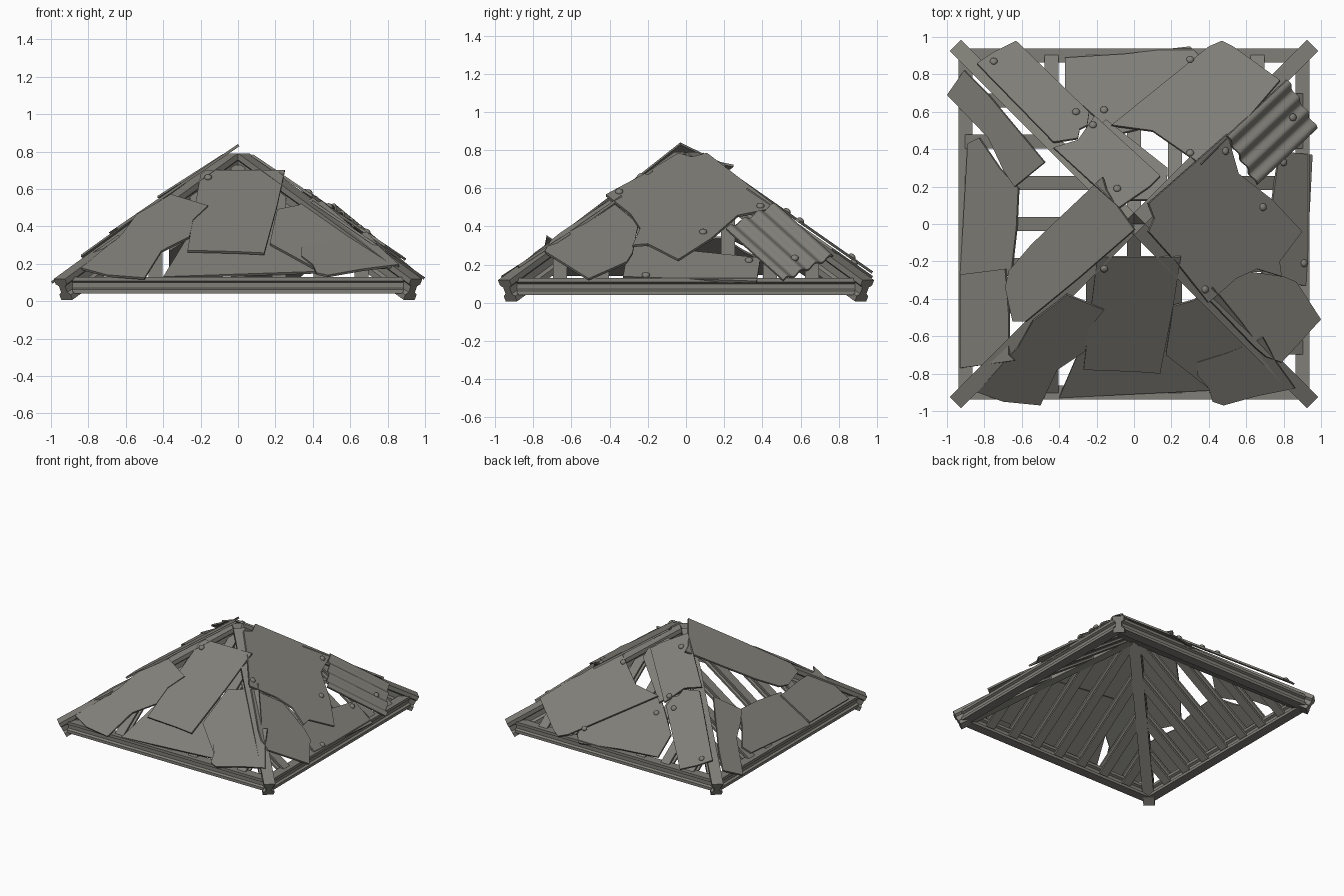
import bpy, bmesh, math
from mathutils import Vector, Matrix

if "Cube" in bpy.data.objects:
    bpy.data.objects.remove(bpy.data.objects["Cube"])

mat = bpy.data.materials.new("weathered grey metal")
mat.diffuse_color = (0.215, 0.21, 0.185, 1)
mat.use_nodes = True
mat.node_tree.nodes["Principled BSDF"].inputs["Base Color"].default_value = mat.diffuse_color
Z = Vector((0, 0, 1))


def finish(name, bm, smooth=False):
    bmesh.ops.recalc_face_normals(bm, faces=bm.faces)
    me = bpy.data.meshes.new(name)
    bm.to_mesh(me)
    bm.free()
    me.materials.append(mat)
    for p in me.polygons:
        p.use_smooth = smooth
    ob = bpy.data.objects.new(name, me)
    bpy.context.collection.objects.link(ob)
    return ob


# Girder: I-shaped section with flanges, swept between two points
def girder(name, p0, p1, w, h, flange=0.25, web=0.55):
    p0, p1 = Vector(p0), Vector(p1)
    d = (p1 - p0).normalized()
    side = d.cross(Z).normalized()
    up = side.cross(d)
    a, b, f, k = w / 2, h / 2, h * flange, w / 2 * web
    prof = [(-a, -b), (a, -b), (a, -b + f), (k, -b + f * 1.4), (k, b - f * 1.4), (a, b - f),
            (a, b), (-a, b), (-a, b - f), (-k, b - f * 1.4), (-k, -b + f * 1.4), (-a, -b + f)]
    bm = bmesh.new()
    rings = [[bm.verts.new(p + side * x + up * y) for x, y in prof] for p in (p0, p1)]
    n = len(prof)
    for i in range(n):
        j = (i + 1) % n
        bm.faces.new((rings[0][i], rings[0][j], rings[1][j], rings[1][i]))
    for r in rings:
        bm.faces.new(r)
    return finish(name, bm)


# Distance from the centre toward a given side, and that side's outward direction
OUT = {"front": (0, -1), "back": (0, 1), "left": (-1, 0), "right": (1, 0)}


def height(side, x, y, a, b):
    ox, oy = OUT[side]
    return a - b * (x * ox + y * oy)


def normal(side, b):
    ox, oy = OUT[side]
    return Vector((ox * b, oy * b, 1)).normalized()


# Sheet: outline seen from above, laid on a sloping plane and thickened
def sheet(name, side, pts, a, b=0.7, t=0.014):
    bm = bmesh.new()
    n = normal(side, b)
    tops = [Vector((x, y, height(side, x, y, a, b))) for x, y in pts]
    up = [bm.verts.new(p) for p in tops]
    lo = [bm.verts.new(p - n * t) for p in tops]
    bm.faces.new(up)
    bm.faces.new(lo[::-1])
    for i in range(len(up)):
        j = (i + 1) % len(up)
        bm.faces.new((up[i], up[j], lo[j], lo[i]))
    finish(name, bm)


def bolt(side, x, y, a, b=0.7):
    bm = bmesh.new()
    m = Z.rotation_difference(normal(side, b)).to_matrix().to_4x4()
    loc = Matrix.Translation((x, y, height(side, x, y, a, b)))
    bmesh.ops.create_uvsphere(bm, u_segments=12, v_segments=8, radius=0.021,
                              matrix=loc @ m @ Matrix.Diagonal((1, 1, 0.7, 1)))
    finish("bolt_head", bm, True)


# Base rails, one per side
for name, (ox, oy) in OUT.items():
    c = Vector((ox, oy, 0)) * 0.9 + Z * 0.085
    v = Vector((-oy, ox, 0)) * 0.885
    girder(name + "_base_rail", c - v, c + v, 0.075, 0.09)

# Hip beams from corners to the peak
for sx in (-1, 1):
    for sy in (-1, 1):
        girder("hip_beam", (sx * 0.935, sy * 0.935, 0.063), (sx * 0.01, sy * 0.01, 0.735),
               0.085, 0.125)

# Rafters running up each slope until they meet the hips
for name, (ox, oy) in OUT.items():
    o, v = Vector((ox, oy, 0)), Vector((-oy, ox, 0))
    for i in range(-3, 4):
        s = i * 0.22
        top = max(abs(s) - 0.02, 0.03)
        girder(name + "_rafter", o * 0.91 + v * s + Z * (0.725 - 0.7 * 0.91),
               o * top + v * s + Z * (0.725 - 0.7 * top), 0.075, 0.06)

LOW, MID, HIGH = 0.782, 0.812, 0.842

# Front sheets
sheet("front_low_sheet", "front", [(-0.40, -0.93), (0.42, -0.89), (0.36, -0.5), (-0.2, -0.46),
      (-0.28, -0.65)], LOW)
sheet("front_right_sheet", "front", [(0.21, -0.44), (0.32, -0.41), (0.42, -0.34), (0.86, -0.88),
      (0.4, -0.88), (0.17, -0.7)], MID - 0.012)
sheet("front_corner_scrap", "front", [(0.34, -0.74), (0.50, -0.69), (0.69, -0.61), (0.76, -0.74),
      (0.86, -0.88), (0.66, -0.92), (0.48, -0.97), (0.42, -0.95), (0.40, -0.88), (0.34, -0.81)],
      0.765, 0.645)
sheet("front_left_sheet", "front", [(-0.36, -0.38), (-0.16, -0.46), (-0.24, -0.56), (-0.26, -0.68),
      (-0.41, -0.78), (-0.50, -0.97), (-0.70, -0.95), (-0.84, -0.90), (-0.62, -0.66),
      (-0.54, -0.52), (-0.42, -0.43)], 0.86, 0.757)
sheet("front_upper_sheet", "front", [(-0.17, -0.18), (0.25, -0.18), (0.21, -0.44), (0.14, -0.80),
      (0.0, -0.79), (-0.27, -0.78), (-0.23, -0.45), (-0.20, -0.21)], 0.83, 0.715)

# Right sheets
sheet("right_low_sheet", "right", [(0.92, -0.33), (0.955, 0.37), (0.78, 0.39), (0.68, -0.3)], LOW)
sheet("right_corner_sheet", "right", [(0.40, -0.40), (0.58, -0.25), (0.80, -0.28), (0.87, -0.31),
      (1.0, -0.51), (0.79, -0.74), (0.71, -0.71), (0.65, -0.66)], MID, 0.685)
sheet("right_upper_sheet", "right", [(0.08, 0.11), (0.5, 0.48), (0.56, 0.27), (0.74, 0.13),
      (0.90, -0.04), (0.78, -0.20), (0.79, -0.28), (0.66, -0.24), (0.55, -0.29), (0.40, -0.42),
      (0.25, -0.23), (0.08, -0.04), (0.11, 0.03)], 0.84, 0.68)

# Corrugated sheet on the right: waves across its short direction
bm = bmesh.new()
c0, along, across = Vector((0.50, 0.47, 0.52)), Vector((0.32, 0.30, -0.27)), Vector((0.16, -0.26, -0.13))
n = across.cross(along).normalized()
n = n if n.z > 0 else -n
N = 32
rows = []
for i in range(N + 1):
    u = i / N
    base = c0 + across * u + n * (0.012 * math.sin(u * 3.5 * math.tau))
    rows.append([bm.verts.new(base + along * e - n * q)
                 for e, q in ((0, 0), (1, 0), (1, 0.012), (0, 0.012))])
for r0, r1 in zip(rows, rows[1:]):
    for j in range(4):
        k = (j + 1) % 4
        bm.faces.new((r0[j], r0[k], r1[k], r1[j]))
bm.faces.new(rows[0])
bm.faces.new(rows[-1])
corr = finish("corrugated_sheet", bm)
bpy.context.view_layer.objects.active = corr
corr.select_set(True)
bpy.ops.object.shade_smooth_by_angle(angle=math.radians(40))

# Back sheets
sheet("back_low_sheet", "back", [(-0.37, 0.89), (-0.05, 0.91), (0.30, 0.95), (0.35, 0.90),
      (0.4, 0.6), (-0.1, 0.48), (-0.37, 0.72)], LOW)
sheet("back_right_sheet", "back", [(-0.12, 0.53), (0.40, 0.95), (0.47, 0.98), (0.53, 0.95),
      (0.78, 0.77), (0.60, 0.56), (0.36, 0.32), (0.1, 0.50)], 0.825)
sheet("back_peak_sheet", "back", [(-0.15, 0.56), (0.18, 0.30), (0.17, 0.13), (-0.04, 0.13),
      (-0.3, 0.42)], MID)
sheet("back_middle_plank", "back", [(-0.43, 0.41), (-0.30, 0.45), (-0.21, 0.58), (0.14, 0.26),
      (0.08, 0.20), (-0.08, 0.09)], 0.85)
sheet("back_left_plank", "back", [(-0.84, 0.86), (-0.75, 0.92), (-0.63, 0.98), (-0.24, 0.60),
      (-0.25, 0.53), (-0.29, 0.51), (-0.30, 0.46), (-0.43, 0.44)], 0.85)

# Left sheets
sheet("left_low_sheet", "left", [(-0.89, 0.43), (-0.83, 0.46), (-0.72, 0.3), (-0.62, 0.19),
      (-0.63, -0.02), (-0.66, -0.28), (-0.93, -0.27)], LOW)
sheet("left_corner_sheet", "left", [(-0.93, -0.27), (-0.69, -0.24), (-0.67, -0.5), (-0.67, -0.70),
      (-0.64, -0.73), (-0.93, -0.77)], MID - 0.01)
sheet("left_back_plank", "left", [(-1.0, 0.69), (-0.91, 0.82), (-0.78, 0.69), (-0.48, 0.33),
      (-0.64, 0.20), (-0.70, 0.29), (-0.78, 0.46)], 0.805)
sheet("left_upper_sheet", "left", [(-0.17, 0.25), (-0.15, 0.18), (0.0, -0.03), (-0.3, -0.29),
      (-0.58, -0.52), (-0.65, -0.52), (-0.69, -0.34), (-0.67, -0.25), (-0.55, -0.11)], 0.84, 0.685)

# Bolt heads
bolt("front", -0.16, -0.24, 0.83)
for x, y, a in ((0.69, 0.09, 0.84), (0.49, 0.39, 0.84), (0.38, -0.35, 0.84)):
    bolt("right", x, y, a, 0.68)
for x, y, a in ((0.91, -0.21, LOW), (0.80, 0.33, LOW), (0.85, 0.57, 0.83)):
    bolt("right", x, y, a)
for x, y, a in ((-0.75, 0.87, 0.85), (-0.31, 0.60, 0.85), (-0.22, 0.53, 0.85), (-0.09, 0.19, 0.85),
                (0.30, 0.88, 0.825), (0.30, 0.38, 0.825), (-0.16, 0.61, LOW)):
    bolt("back", x, y, a)
